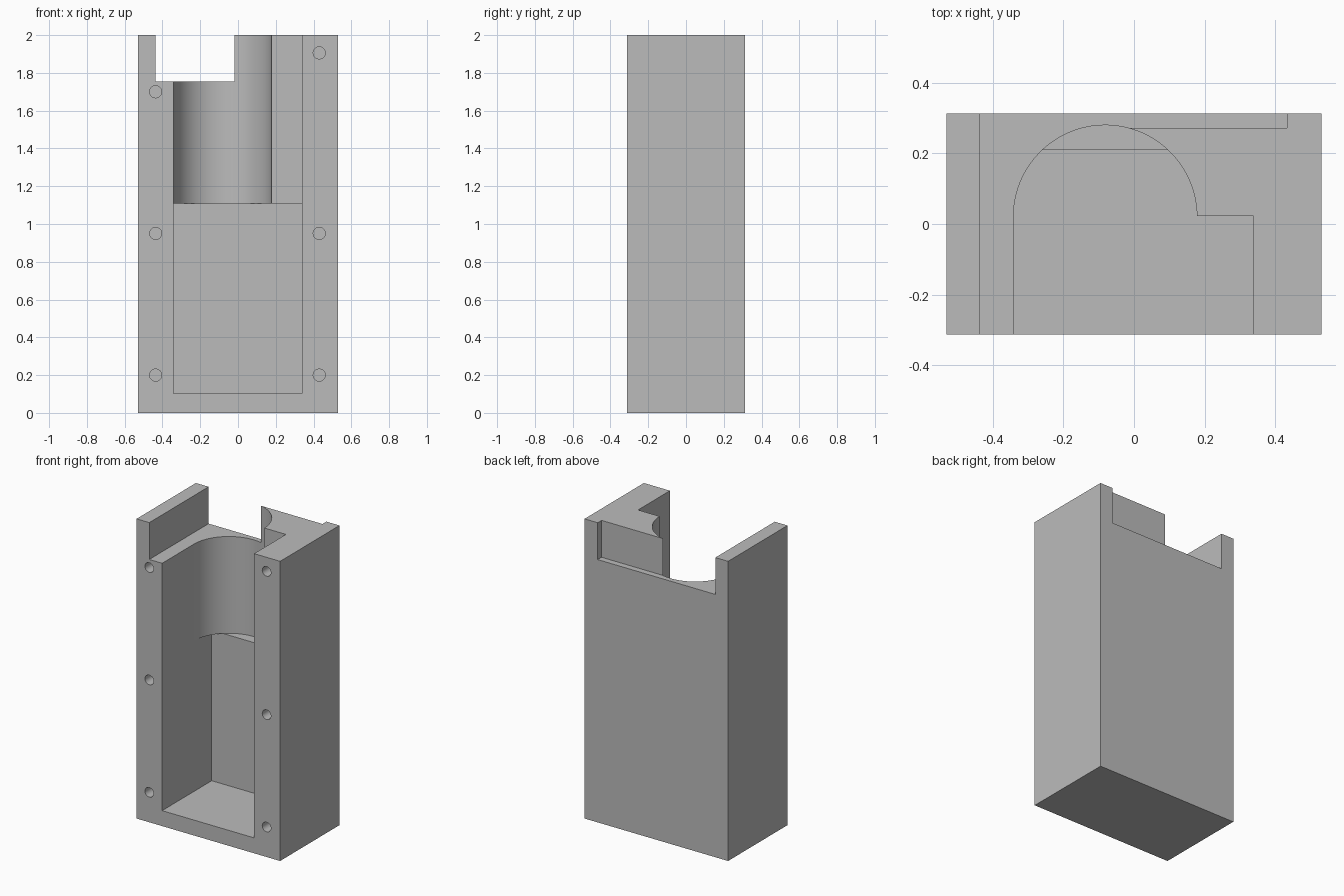
import bpy, bmesh, math

if "Cube" in bpy.data.objects:
    bpy.data.objects.remove(bpy.data.objects["Cube"], do_unlink=True)

grey = bpy.data.materials.new("plain grey")
grey.use_nodes = True
grey.diffuse_color = (0.5, 0.5, 0.5, 1)
grey.node_tree.nodes["Principled BSDF"].inputs["Base Color"].default_value = (0.5, 0.5, 0.5, 1)


def prism(name, outline, low, high, axis="z"):
    """Extrude a closed outline: (x, y) along z, or (x, z) along y."""
    bm = bmesh.new()
    place = (lambda a, b, h: (a, b, h)) if axis == "z" else (lambda a, b, h: (a, h, b))
    face = bm.faces.new([bm.verts.new(place(a, b, low)) for a, b in outline])
    moved = bmesh.ops.extrude_face_region(bm, geom=[face])["geom"]
    step = place(0, 0, high - low)
    bmesh.ops.translate(bm, vec=step, verts=[v for v in moved if isinstance(v, bmesh.types.BMVert)])
    bmesh.ops.recalc_face_normals(bm, faces=bm.faces)
    mesh = bpy.data.meshes.new(name)
    bm.to_mesh(mesh)
    bm.free()
    mesh.materials.append(grey)
    ob = bpy.data.objects.new(name, mesh)
    bpy.context.collection.objects.link(ob)
    return ob


def box(name, x, y, z):
    return prism(name, [(x[0], y[0]), (x[1], y[0]), (x[1], y[1]), (x[0], y[1])], *z)


def arc(cx, cy, r, start, end, n):
    return [(cx + r * math.cos(start + (end - start) * i / n),
             cy + r * math.sin(start + (end - start) * i / n)) for i in range(n + 1)]


W, D, H = 0.53, 0.313, 2.0
FRONT = -D - 0.2
LEDGE, NOTCH = 1.108, 1.754

body = box("housing_body", (-W, W), (-D, D), (0, H))

# Lower rectangular pocket
cutters = [box("pocket_cutter", (-0.341, 0.338), (FRONT, 0.21), (0.103, LEDGE))]

# Upper rounded channel with a side step, open at the front and top
channel = [(-0.341, FRONT), (0.338, FRONT), (0.338, 0.023)]
channel += arc(-0.0815, 0.02, 0.2595, 0.0115, math.pi, 64)
cutters.append(prism("channel_cutter", channel, LEDGE, H + 0.2))

# Top notch, with a shallow recess continuing across the back
notch = [(-0.436, FRONT), (-0.03, FRONT), (-0.03, 0.272), (0.433, 0.272),
         (0.433, D + 0.2), (-0.436, D + 0.2)]
cutters.append(prism("notch_cutter", notch, NOTCH, H + 0.2))

# Screw holes in the front rim
for x, heights in ((-0.436, (0.2, 0.95, 1.7)), (0.43, (0.2, 0.95, 1.906))):
    for z in heights:
        ring = arc(x, z, 0.032, 0, 2 * math.pi, 32)[:-1]
        cutters.append(prism("screw_hole_cutter", ring, FRONT, -D + 0.25, "y"))

bpy.context.view_layer.objects.active = body
for cutter in cutters:
    mod = body.modifiers.new("cut", "BOOLEAN")
    mod.operation = "DIFFERENCE"
    mod.solver = "EXACT"
    mod.object = cutter
    bpy.ops.object.modifier_apply(modifier=mod.name)
    bpy.data.objects.remove(cutter, do_unlink=True)

# Smooth curved walls, sharp corners
bpy.ops.object.select_all(action="DESELECT")
body.select_set(True)
bpy.ops.object.shade_smooth_by_angle(angle=math.radians(25))
